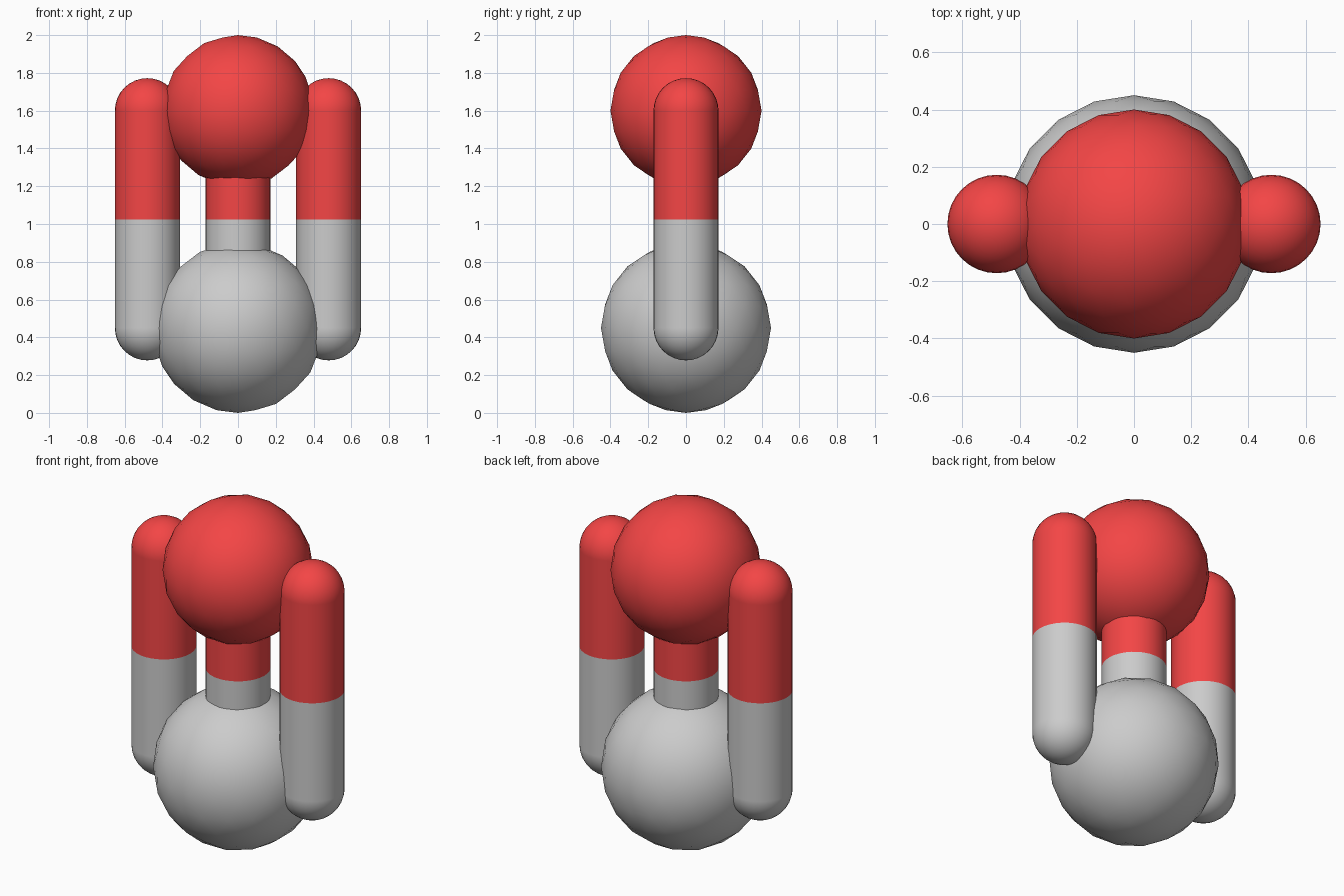
import bpy, math

if "Cube" in bpy.data.objects:
    bpy.data.objects.remove(bpy.data.objects["Cube"])

LOW_Z, HIGH_Z = 0.45, 1.60           # centres of the two balls
MID_Z = (LOW_Z + HIGH_Z) / 2
ROD_R = 0.172

red = bpy.data.materials.new("red")
red.diffuse_color = (0.9, 0.06, 0.06, 1)
red.use_nodes = True
red.node_tree.nodes["Principled BSDF"].inputs["Base Color"].default_value = red.diffuse_color


def finish(name, mat):
    ob = bpy.context.object
    ob.name = name
    if mat:
        ob.data.materials.append(mat)
    bpy.ops.object.shade_smooth_by_angle(angle=math.radians(40))
    return ob


def ball(name, r, loc, mat=None):
    bpy.ops.mesh.primitive_ico_sphere_add(subdivisions=3, radius=r, location=loc)
    return finish(name, mat)


def half_rod(name, x, z_end, mat=None):
    # plain cylinder from the middle of the bond to a ball centre
    bpy.ops.mesh.primitive_cylinder_add(
        vertices=32, radius=ROD_R, depth=abs(z_end - MID_Z),
        end_fill_type='NOTHING', location=(x, 0, (z_end + MID_Z) / 2))
    return finish(name, mat)


def rod_cap(name, x, z, mat=None):
    bpy.ops.mesh.primitive_uv_sphere_add(
        segments=32, ring_count=16, radius=ROD_R, location=(x, 0, z))
    return finish(name, mat)


# the two large balls
ball("lower_ball", 0.45, (0, 0, LOW_Z))
ball("upper_ball", 0.40, (0, 0, HIGH_Z), red)

# three parallel rods, grey below and red above; the outer two have round ends
for label, x in (("left", -0.48), ("centre", 0.0), ("right", 0.48)):
    for half, z, mat in (("lower", LOW_Z, None), ("upper", HIGH_Z, red)):
        half_rod(f"{label}_rod_{half}", x, z, mat)
        if x:
            rod_cap(f"{label}_rod_{half}_end", x, z, mat)
